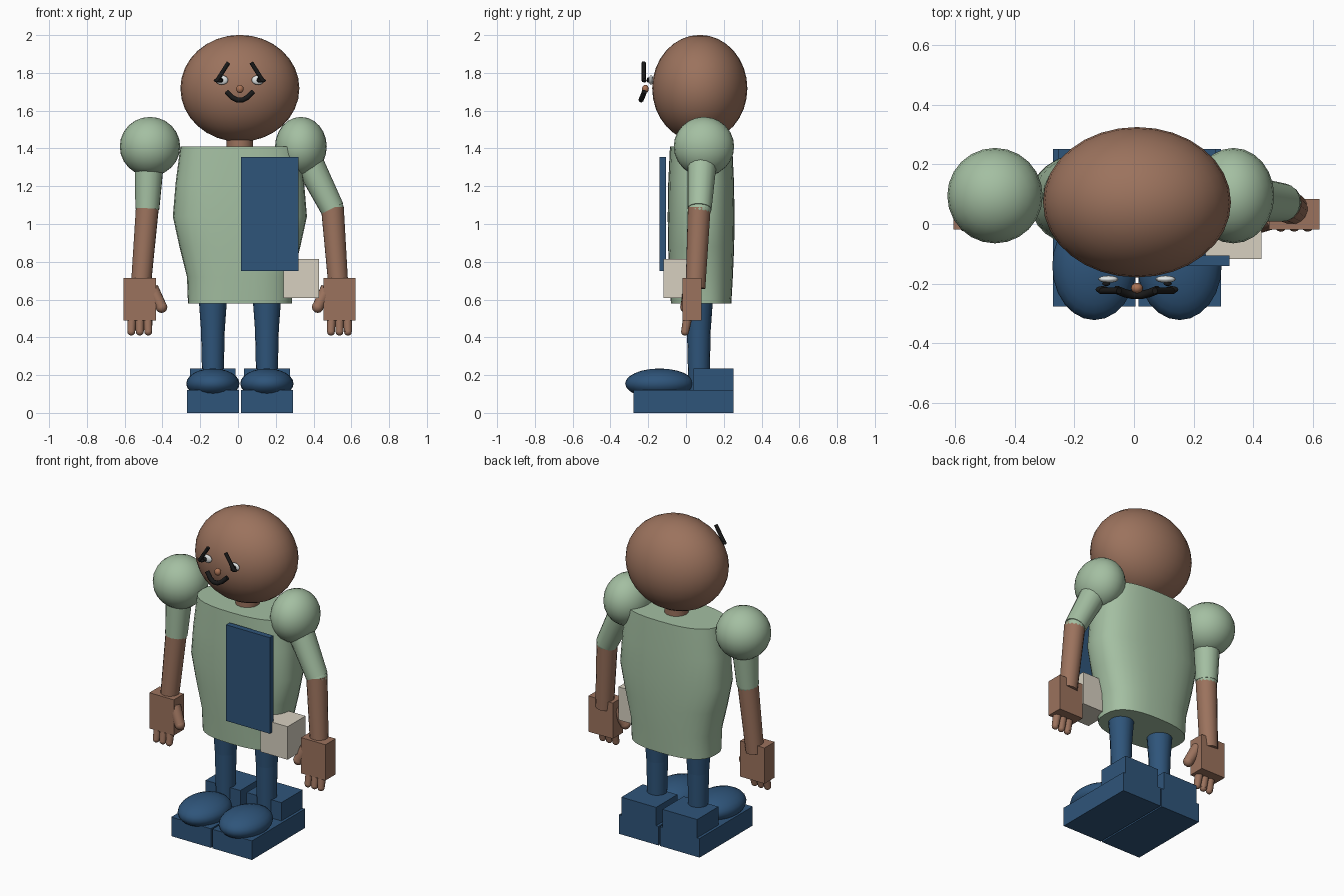
import bpy, bmesh, math
from mathutils import Vector, Matrix

if "Cube" in bpy.data.objects:
    bpy.data.objects.remove(bpy.data.objects["Cube"])


def mat(name, r, g, b):
    m = bpy.data.materials.new(name)
    m.diffuse_color = (r, g, b, 1)
    m.use_nodes = True
    m.node_tree.nodes["Principled BSDF"].inputs["Base Color"].default_value = m.diffuse_color
    return m


SKIN = mat("brown skin", 0.33, 0.17, 0.11)
NOSE = mat("nose tan", 0.40, 0.17, 0.09)
GREEN = mat("sage green", 0.37, 0.52, 0.36)
BLUE = mat("denim blue", 0.028, 0.09, 0.195)
CREAM = mat("cream", 0.68, 0.63, 0.53)
BLACK = mat("black", 0.01, 0.01, 0.01)
WHITE = mat("eye white", 0.75, 0.78, 0.78)
CX = 0.01  # centre line of the body


def finish(name, bm, material, smooth=True):
    bmesh.ops.recalc_face_normals(bm, faces=bm.faces)
    me = bpy.data.meshes.new(name)
    bm.to_mesh(me)
    bm.free()
    me.materials.append(material)
    ob = bpy.data.objects.new(name, me)
    bpy.context.collection.objects.link(ob)
    if smooth:
        bpy.ops.object.select_all(action='DESELECT')
        ob.select_set(True)
        bpy.context.view_layer.objects.active = ob
        bpy.ops.object.shade_smooth_by_angle(angle=math.radians(40))
    return ob


def ball(name, c, r, material, seg=24):
    bm = bmesh.new()
    bmesh.ops.create_uvsphere(bm, u_segments=seg, v_segments=seg // 2, radius=1,
                              matrix=Matrix.Translation(c) @ Matrix.Diagonal((*r, 1)))
    return finish(name, bm, material)


def box(name, lo, hi, material):
    bm = bmesh.new()
    lo, hi = Vector(lo), Vector(hi)
    bmesh.ops.create_cube(bm, size=1, matrix=Matrix.Translation((lo + hi) / 2)
                          @ Matrix.Diagonal((*(hi - lo), 1)))
    return finish(name, bm, material, False)


def limb(name, a, b, r1, r2, material, seg=16):
    """Tapered cylinder from a to b."""
    a, b = Vector(a), Vector(b)
    d = b - a
    bm = bmesh.new()
    bmesh.ops.create_cone(bm, cap_ends=True, segments=seg, radius1=r1, radius2=r2, depth=d.length,
                          matrix=Matrix.Translation((a + b) / 2)
                          @ d.to_track_quat('Z', 'Y').to_matrix().to_4x4())
    return finish(name, bm, material)


def tube(name, pts, r, material):
    cu = bpy.data.curves.new(name, 'CURVE')
    cu.dimensions = '3D'
    cu.bevel_depth = r
    cu.bevel_resolution = 2
    cu.use_fill_caps = True
    sp = cu.splines.new('POLY')
    sp.points.add(len(pts) - 1)
    for p, q in zip(sp.points, pts):
        p.co = (*q, 1)
    cu.materials.append(material)
    ob = bpy.data.objects.new(name, cu)
    bpy.context.collection.objects.link(ob)


# Torso: rounded cross-sections lofted upward
bm = bmesh.new()
N, rings = 32, []
for z, hx, hy in [(0.58, 0.275, 0.16), (0.72, 0.28, 0.168), (0.88, 0.32, 0.175),
                  (1.04, 0.355, 0.177), (1.22, 0.34, 0.174), (1.41, 0.315, 0.165)]:
    ring = []
    for i in range(N):
        t = 2 * math.pi * i / N
        c, s = math.cos(t), math.sin(t)
        ring.append(bm.verts.new((CX + hx * math.copysign(abs(c) ** 0.78, c),
                                  0.08 + hy * math.copysign(abs(s) ** 0.78, s), z)))
    rings.append(ring)
for a, b in zip(rings, rings[1:]):
    for i in range(N):
        j = (i + 1) % N
        bm.faces.new((a[i], a[j], b[j], b[i]))
bm.faces.new(rings[0])
bm.faces.new(rings[-1])
finish("torso", bm, GREEN)

# Head, neck
limb("neck", (CX, 0.08, 1.38), (CX, 0.08, 1.52), 0.07, 0.07, SKIN)
ball("head", (CX, 0.073, 1.718), (0.315, 0.252, 0.283), SKIN, 32)

# Face
for s, side in ((-1, "left"), (1, "right")):
    ball(side + "_eye", (CX + s * 0.096, -0.185, 1.762), (0.034, 0.012, 0.025), WHITE, 16)
    ball(side + "_pupil", (CX + s * 0.103, -0.2, 1.762), (0.014, 0.008, 0.014), BLACK, 12)
    tube(side + "_brow", [(CX + s * 0.06, -0.224, 1.855), (CX + s * 0.122, -0.224, 1.757)],
         0.011, BLACK)
    ball(side + "_brow_end", (CX + s * 0.115, -0.22, 1.76), (0.024, 0.012, 0.011), BLACK, 12)
ball("nose", (CX, -0.215, 1.715), (0.02, 0.018, 0.022), NOSE, 16)
tube("mouth", [(CX + x, y, z) for x, y, z in (
    (-0.07, -0.22, 1.7), (-0.04, -0.232, 1.67), (-0.015, -0.238, 1.657),
    (0.015, -0.238, 1.657), (0.04, -0.232, 1.67), (0.07, -0.22, 1.7))], 0.014, BLACK)

# Arms: shoulder ball, upper arm, elbow, forearm, hand
for side, s, sh, rx, el, wr in (("left", -1, -0.466, 0.16, -0.48, -0.52),
                                ("right", 1, 0.333, 0.137, 0.5, 0.537)):
    ball(side + "_shoulder", (sh, 0.095, 1.41), (rx, 0.16, 0.157), GREEN)
    limb(side + "_upper_arm", (sh, 0.09, 1.41), (el, 0.072, 1.08), 0.082, 0.064, GREEN)
    ball(side + "_elbow", (el, 0.072, 1.08), (0.062, 0.062, 0.05), GREEN, 16)
    limb(side + "_forearm", (el, 0.07, 1.085), (wr + s * -0.005, 0.05, 0.66), 0.061, 0.053, SKIN)
    box(side + "_hand", (wr - 0.085, -0.018, 0.49), (wr + 0.085, 0.083, 0.715), SKIN)
    for k in (-1, 0, 1):
        tip = (wr + k * 0.045, -0.005, 0.43)
        limb(f"{side}_finger_{k + 2}", (wr + k * 0.042, 0.012, 0.52), tip, 0.025, 0.021, SKIN, 12)
        ball(f"{side}_fingertip_{k + 2}", tip, (0.021,) * 3, SKIN, 12)
    tip = (wr - s * 0.115, 0.0, 0.56)
    limb(side + "_thumb", (wr - s * 0.065, 0.02, 0.66), tip, 0.035, 0.03, SKIN, 12)
    ball(side + "_thumb_tip", tip, (0.031,) * 3, SKIN, 12)

# Legs and shoes
for side, s in (("left", -1), ("right", 1)):
    x = CX + s * 0.143
    limb(side + "_thigh", (x, 0.068, 0.7), (x, 0.068, 0.44), 0.082, 0.063, BLUE)
    ball(side + "_knee", (x, 0.068, 0.44), (0.063,) * 3, BLUE, 16)
    limb(side + "_shin", (x, 0.068, 0.44), (x, 0.068, 0.1), 0.063, 0.055, BLUE)
    box(side + "_sole", (x - 0.138, -0.277, 0), (x + 0.138, 0.252, 0.12), BLUE)
    box(side + "_heel", (x - 0.121, 0.04, 0.1), (x + 0.121, 0.252, 0.235), BLUE)
    ball(side + "_toe_cap", (x, -0.14, 0.155), (0.141, 0.182, 0.08), BLUE)

# Chest panel and side pouch
box("chest_panel", (0.015, -0.14, 0.75), (0.32, -0.105, 1.355), BLUE)
box("side_pouch", (0.24, -0.118, 0.607), (0.428, 0.06, 0.815), CREAM)
